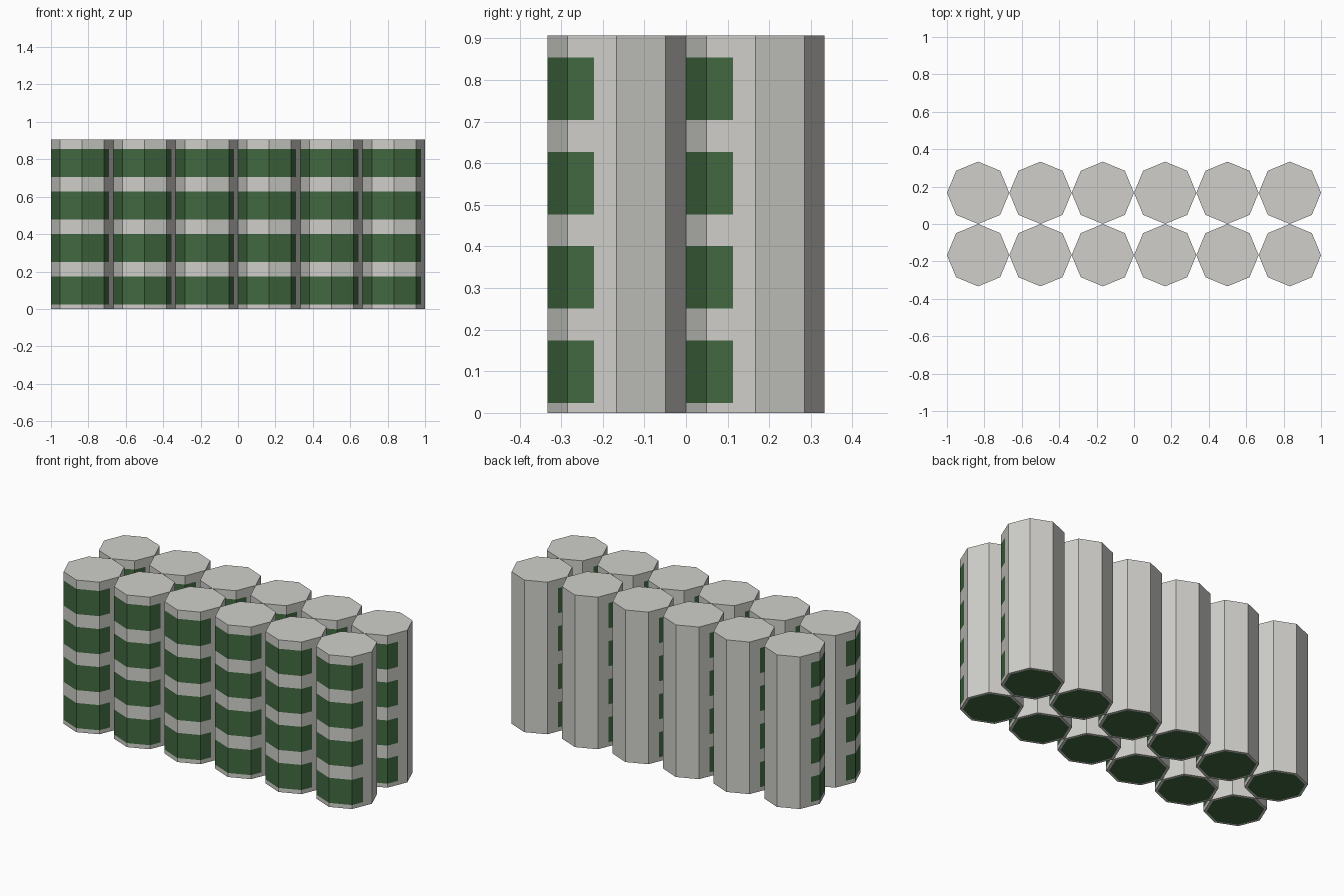
import bpy, bmesh, math
from mathutils import Vector

if "Cube" in bpy.data.objects:
    bpy.data.objects.remove(bpy.data.objects["Cube"])

R = 1 / 6             # drum radius
H = 0.9067 / 4        # drum height
LABEL = (0.024, 0.174)  # label band heights


def material(name, rgb):
    m = bpy.data.materials.new(name)
    m.diffuse_color = (*rgb, 1)
    m.use_nodes = True
    m.node_tree.nodes["Principled BSDF"].inputs["Base Color"].default_value = m.diffuse_color
    return m


grey = material("pale grey", (0.63, 0.625, 0.595))
green = material("dark green", (0.053, 0.14, 0.052))

# Octagonal outline, with extra points where the label ends on two faces
corner = [Vector((math.cos(math.radians(45 * i)), math.sin(math.radians(45 * i)), 0)) * R
          for i in range(8)]
label_left = corner[4].lerp(corner[3], 0.46)
label_right = corner[7].lerp(corner[0], 0.54)
outline = corner[:4] + [label_left] + corner[4:] + [label_right]

# Drum: stacked rings, label faces chosen by position round the outline
bm = bmesh.new()
rings = [[bm.verts.new((p.x, p.y, z)) for p in outline] for z in (0, *LABEL, H)]
n = len(outline)
for level in range(3):
    lo, hi = rings[level], rings[level + 1]
    for i in range(n):
        j = (i + 1) % n
        f = bm.faces.new((lo[i], lo[j], hi[j], hi[i]))
        f.material_index = int(level == 1 and 4 <= i < n - 1)
bm.faces.new(rings[-1])

# Base: green disc inside a grey rim
base = bm.faces.new(rings[0][::-1])
bm.normal_update()
bmesh.ops.inset_individual(bm, faces=[base], thickness=0.014, use_even_offset=True)
base.material_index = 1

drum = bpy.data.meshes.new("drum")
bm.to_mesh(drum)
bm.free()
drum.materials.append(grey)
drum.materials.append(green)

# Two rows of six stacks, four drums high
for row in range(2):
    for col in range(6):
        for level in range(4):
            ob = bpy.data.objects.new(f"drum_{row}_{col}_{level}", drum)
            ob.location = ((col - 2.5) * 2 * R, (row - 0.5) * 2 * R, level * H)
            bpy.context.collection.objects.link(ob)
